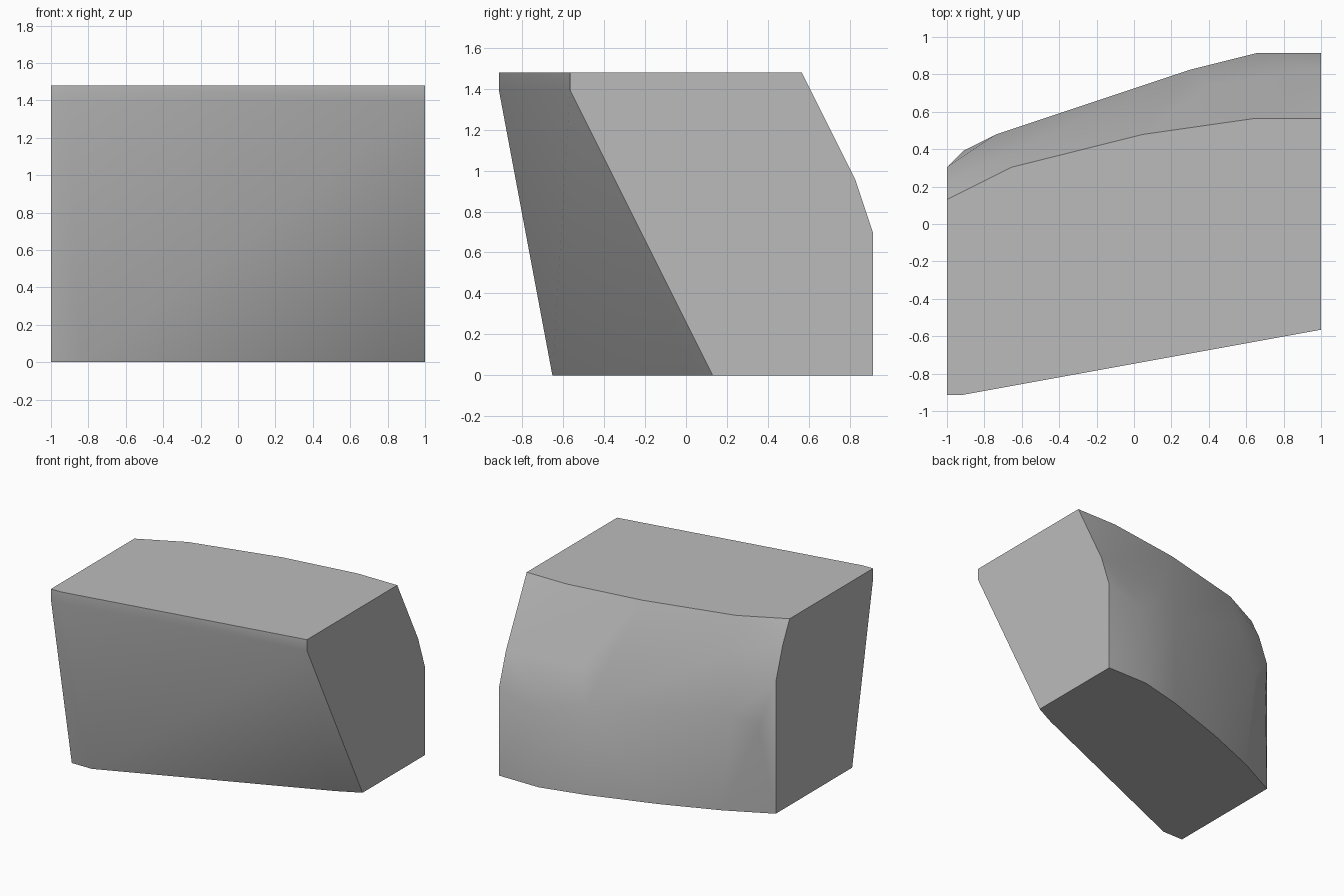
import bpy
import bmesh
import math

cube = bpy.data.objects.get("Cube")
if cube:
    bpy.data.objects.remove(cube, do_unlink=True)

# The block is laid out on a whole-number lattice, 23 steps across
STEP = 2 / 23

# Outline rings by lattice height, as (x, y) steps
rings = {
    17: [(0, 0), (1, 0), (23, 4), (23, 17), (19, 17), (12, 16), (4, 14), (0, 12)],
    16: [(0, 0), (1, 0), (23, 4)],
    0: [(0, 3), (2, 3), (21, 11), (23, 12), (23, 21), (19, 21),
        (15, 20), (9, 18), (4, 16), (0, 14)],
}

# Bulging back: points where the curved surface turns, as (x, y, z) steps
back_points = [
    (0, 13, 15), (0, 14, 12), (1, 15, 8), (3, 16, 9), (4, 15, 14),
    (9, 18, 8), (9, 17, 12), (15, 20, 8), (16, 19, 11),
    (19, 21, 7), (23, 20, 11), (23, 21, 8),
]


def make_material(name, color):
    mat = bpy.data.materials.new(name)
    mat.use_nodes = True
    mat.diffuse_color = color
    mat.node_tree.nodes["Principled BSDF"].inputs["Base Color"].default_value = color
    return mat


def lattice_to_model(x, y, z):
    return ((x - 11.5) * STEP, (y - 10.5) * STEP, z * STEP)


# Wrap all the points in one convex skin
points = [(x, y, z) for z, ring in rings.items() for x, y in ring] + back_points
bm = bmesh.new()
for p in points:
    bm.verts.new(lattice_to_model(*p))
hull = bmesh.ops.convex_hull(bm, input=bm.verts[:])
unused = [v for v in bm.verts if not v.link_faces]
bmesh.ops.delete(bm, geom=unused, context="VERTS")

# Merge the flat caps into single faces
bmesh.ops.dissolve_limit(bm, angle_limit=math.radians(0.5),
                         verts=bm.verts[:], edges=bm.edges[:])
bmesh.ops.recalc_face_normals(bm, faces=bm.faces[:])

mesh = bpy.data.meshes.new("wedge_block")
bm.to_mesh(mesh)
bm.free()
block = bpy.data.objects.new("wedge_block", mesh)
bpy.context.collection.objects.link(block)
mesh.materials.append(make_material("plain_grey", (0.5, 0.5, 0.5, 1)))

# Smooth front and back, sharp borders around the flat caps
bpy.ops.object.select_all(action="DESELECT")
block.select_set(True)
bpy.context.view_layer.objects.active = block
bpy.ops.object.shade_smooth_by_angle(angle=math.radians(40))
